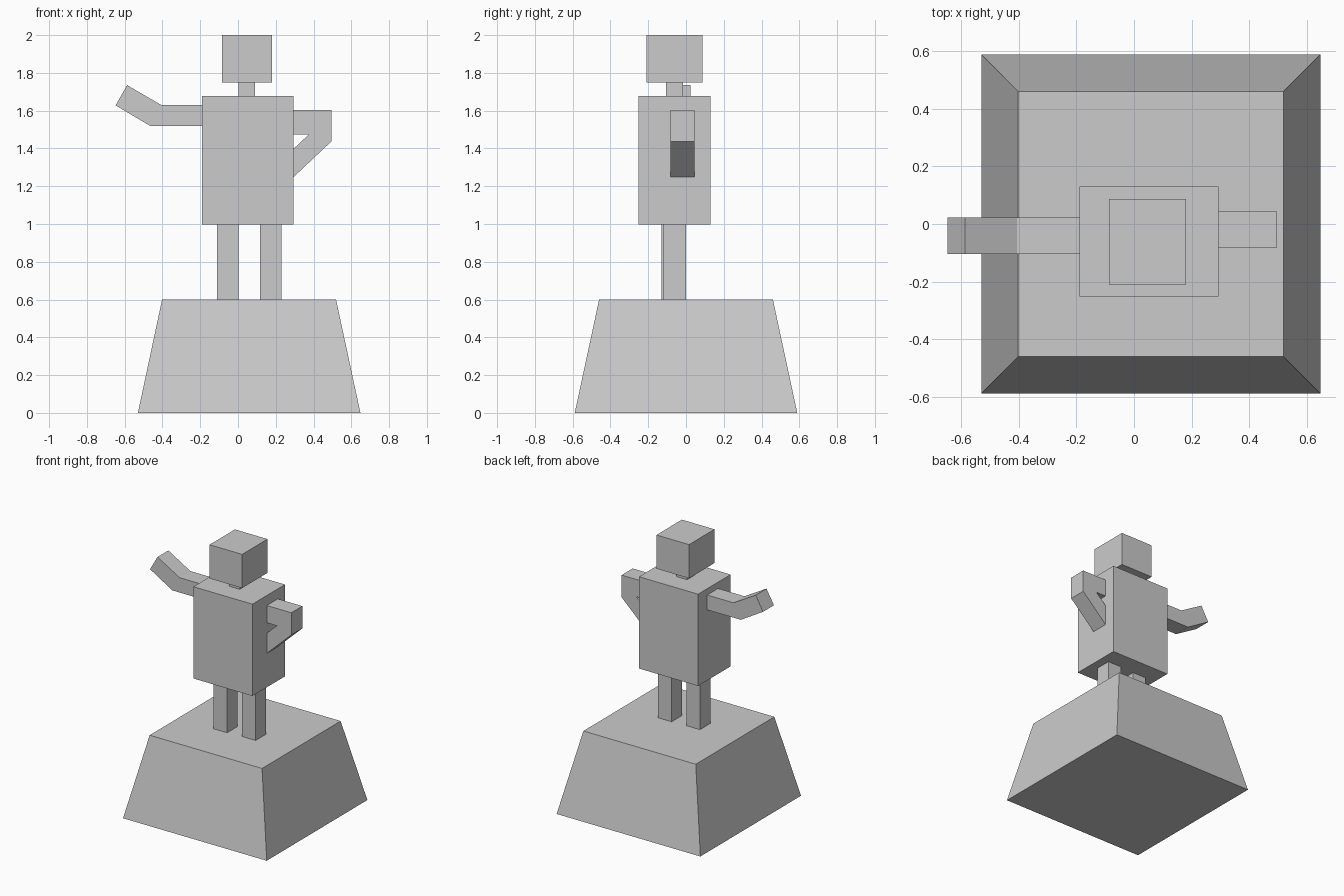
import bpy

if "Cube" in bpy.data.objects:
    bpy.data.objects.remove(bpy.data.objects["Cube"])


def make_mesh(name, verts, faces):
    mesh = bpy.data.meshes.new(name)
    mesh.from_pydata(verts, [], faces)
    mesh.update()
    obj = bpy.data.objects.new(name, mesh)
    bpy.context.collection.objects.link(obj)
    return obj


def loft(name, bottom, top):
    """Join two matching closed loops into a capped solid."""
    n = len(bottom)
    sides = [(i, (i + 1) % n, (i + 1) % n + n, i + n) for i in range(n)]
    caps = [tuple(reversed(range(n))), tuple(range(n, 2 * n))]
    return make_mesh(name, bottom + top, sides + caps)


def rect(x0, x1, y0, y1, z):
    return [(x0, y0, z), (x1, y0, z), (x1, y1, z), (x0, y1, z)]


def box(name, x, y, z):
    return loft(name, rect(*x, *y, z[0]), rect(*x, *y, z[1]))


def extrude_y(name, profile, y0, y1):
    """Extrude a counter-clockwise x-z profile along y."""
    return loft(name, [(x, y1, z) for x, z in profile],
                [(x, y0, z) for x, z in profile])


# Tapered pedestal
loft("pedestal", rect(-0.53, 0.648, -0.589, 0.589, 0),
     rect(-0.402, 0.519, -0.46, 0.46, 0.6))

# Legs
box("left_leg", (-0.11, 0.002), (-0.13, -0.006), (0.6, 0.997))
box("right_leg", (0.117, 0.229), (-0.12, 0.0), (0.6, 0.997))

# Torso, neck and head
box("torso", (-0.19, 0.294), (-0.251, 0.13), (0.997, 1.677))
box("neck", (0.002, 0.09), (-0.107, -0.016), (1.677, 1.75))
box("head", (-0.086, 0.181), (-0.21, 0.087), (1.75, 2.0))

# Outstretched arm with raised forearm
extrude_y("raised_arm", [(-0.19, 1.63), (-0.406, 1.63), (-0.587, 1.735),
                         (-0.648, 1.628), (-0.466, 1.52), (-0.19, 1.52)],
          -0.104, 0.023)

# Bent arm with hand on the hip
extrude_y("bent_arm", [(0.294, 1.603), (0.294, 1.475), (0.376, 1.475),
                       (0.294, 1.398), (0.294, 1.248), (0.495, 1.438),
                       (0.495, 1.603)],
          -0.083, 0.046)
